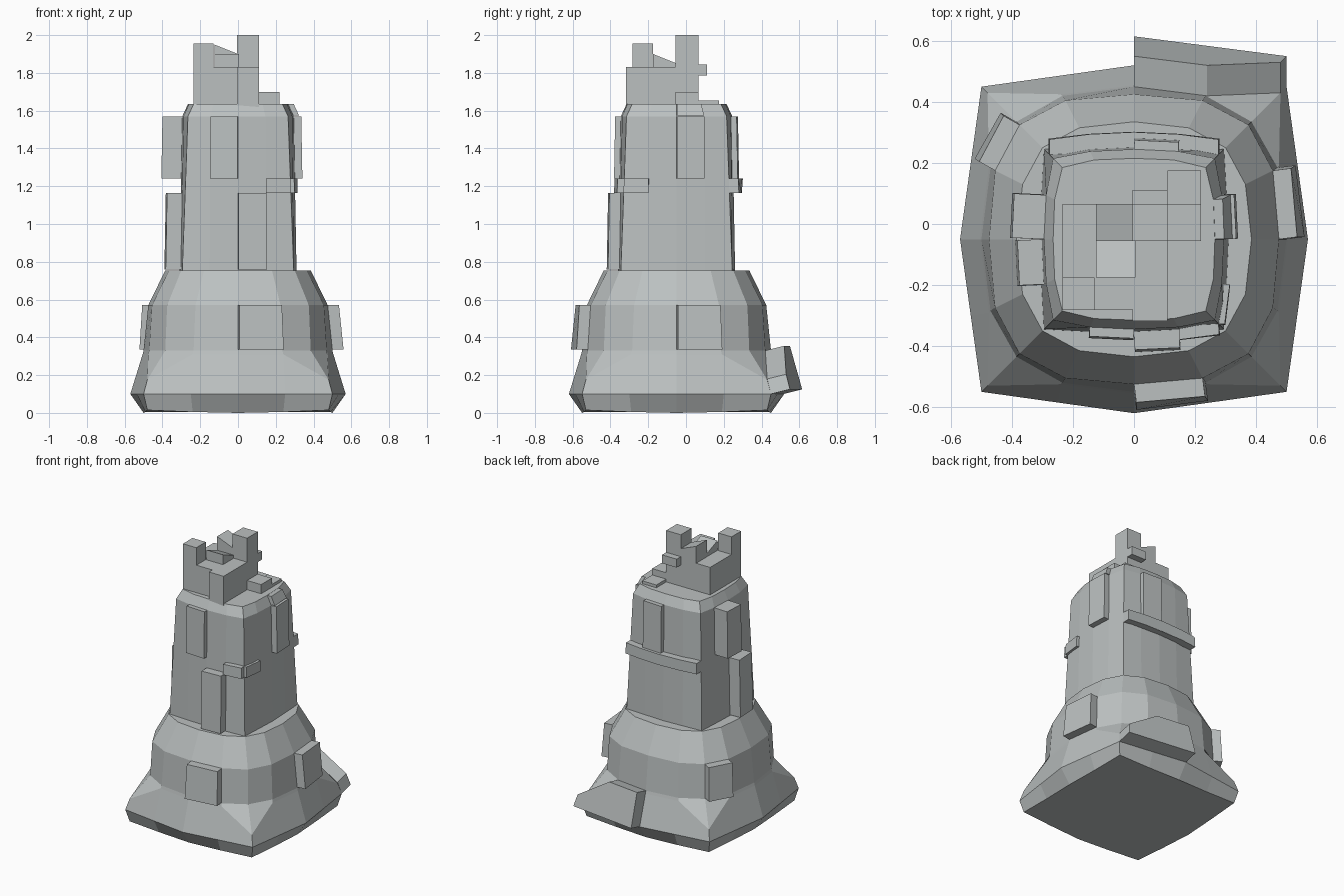
import bpy, bmesh, math
from mathutils import Vector

if "Cube" in bpy.data.objects:
    bpy.data.objects.remove(bpy.data.objects["Cube"])

CY = -0.05  # tower axis in y (the rear slab shifts the bounding box)

stone = bpy.data.materials.new("pale grey stone")
stone.diffuse_color = (0.50, 0.53, 0.53, 1)
stone.use_nodes = True
stone.node_tree.nodes["Principled BSDF"].inputs["Base Color"].default_value = stone.diffuse_color


def make(name, verts, faces):
    bm = bmesh.new()
    vs = [bm.verts.new(v) for v in verts]
    for f in faces:
        bm.faces.new([vs[i] for i in f])
    bmesh.ops.recalc_face_normals(bm, faces=bm.faces)
    me = bpy.data.meshes.new(name)
    bm.to_mesh(me)
    bm.free()
    me.materials.append(stone)
    ob = bpy.data.objects.new(name, me)
    bpy.context.collection.objects.link(ob)
    return ob


def ring(mid, q, corner, z):
    """16-point rounded square; z is one height or (mid, quarter, corner)."""
    zm, zq, zc = z if isinstance(z, tuple) else (z, z, z)
    quad = [(mid, 0, zm), (q[0], q[1], zq), (corner, corner, zc), (q[1], q[0], zq)]
    pts = []
    for k in range(4):
        c, s = [(1, 0), (0, 1), (-1, 0), (0, -1)][k]
        pts += [Vector((x * c - y * s, x * s + y * c + CY, zz)) for x, y, zz in quad]
    return pts


def loft(name, rings):
    n = len(rings[0])
    faces = [(r * n + i, r * n + (i + 1) % n, (r + 1) * n + (i + 1) % n, (r + 1) * n + i)
             for r in range(len(rings) - 1) for i in range(n)]
    faces += [tuple(range(n)), tuple(range((len(rings) - 1) * n, len(rings) * n))]
    return make(name, [p for r in rings for p in r], faces)


def prism(name, poly, off):
    """Solid between a polygon and its copy moved by off."""
    n = len(poly)
    verts = [Vector(p) for p in poly] + [Vector(p) + Vector(off) for p in poly]
    faces = [tuple(range(n)), tuple(range(n, 2 * n))]
    faces += [(i, (i + 1) % n, n + (i + 1) % n, n + i) for i in range(n)]
    return make(name, verts, faces)


def plate(name, lo, hi, seg, t, z0, z1, count=1):
    """Raised stone covering wall segments between two rings, heights z0..z1."""
    def at(i, z):
        a, b = lo[i % 16], hi[i % 16]
        return a.lerp(b, (z - a.z) / (b.z - a.z))
    d = lo[(seg + count) % 16] - lo[seg]
    nrm = Vector((d.y, -d.x, 0)).normalized()
    ids = range(seg, seg + count + 1)
    poly = [at(i, z0) for i in ids] + [at(i, z1) for i in reversed(ids)]
    poly = [p - nrm * 0.01 for p in poly]
    return prism(name, poly, nrm * (t + 0.01))


def block(name, x0, x1, y0, y1, z0, z1):
    return prism(name, [(x0, y0, z0), (x1, y0, z0), (x1, y1, z0), (x0, y1, z0)], (0, 0, z1 - z0))


# Flared square foot blending into the rounded drum
foot_edge = ring(0.57, (0.535, 0.25), 0.50, 0.10)
drum_lo = ring(0.50, (0.47, 0.235), 0.385, 0.33)
drum_hi = ring(0.475, (0.455, 0.225), 0.375, 0.57)
drum_top = ring(0.385, (0.365, 0.18), 0.30, 0.755)
loft("foot", [ring(0.50, (0.49, 0.24), 0.48, (0.0, 0.005, 0.015)), foot_edge,
              ring(0.505, (0.475, 0.24), 0.48, (0.31, 0.31, 0.175)), drum_lo])
loft("drum", [drum_lo, drum_hi, drum_top])

# Squared shaft with a bevelled rim
shaft_lo = ring(0.31, (0.303, 0.15), 0.295, 0.75)
shaft_hi = ring(0.295, (0.288, 0.145), 0.265, 1.57)
rim = ring(0.265, (0.26, 0.13), 0.235, 1.635)
loft("shaft", [shaft_lo, shaft_hi, rim])

# Thick rear slab on the foot
prism("rear_foot_slab", [(0, 0.515, 0.10), (0.5, 0.45, 0.10), (0.48, 0.43, 0.18),
                         (0.24, 0.42, 0.33), (0, 0.45, 0.33)], (0, 0.10, 0.025))

# Raised stones on the drum
for name, seg in (("drum_stone_right", 0), ("drum_stone_back_left", 6), ("drum_stone_front", 12)):
    plate(name, drum_lo, drum_hi, seg, 0.06, 0.335, 0.57)

# Raised stones on the shaft: segment, thickness, bottom, top, segment count
for name, seg, t, z0, z1, n in (
        ("upper_stone_right", 0, 0.04, 1.24, 1.57, 1),
        ("upper_stone_back", 3, 0.03, 1.24, 1.57, 1),
        ("upper_stone_left", 7, 0.105, 1.24, 1.57, 1),
        ("upper_stone_front", 11, 0.03, 1.24, 1.57, 1),
        ("lower_stone_left", 8, 0.08, 0.76, 1.165, 1),
        ("lower_stone_front", 12, 0.06, 0.76, 1.165, 1),
        ("band_back", 2, 0.05, 1.165, 1.24, 4),
        ("band_stone_front", 13, 0.035, 1.165, 1.24, 1),
        ("band_stone_right", 14, 0.02, 1.165, 1.24, 1)):
    plate(name, shaft_lo, shaft_hi, seg, t, z0, z1, n)
plate("rim_stone_right", shaft_hi, rim, 0, 0.03, 1.575, 1.634)

# Ruined turret on the roof
block("turret_core", -0.235, 0.11, -0.28, 0.065, 1.62, 1.83)
block("turret_front_block", -0.005, 0.11, -0.318, -0.17, 1.62, 1.83)
block("front_merlon", -0.235, -0.13, -0.282, -0.175, 1.82, 1.955)
block("tall_merlon", -0.005, 0.11, -0.055, 0.065, 1.82, 2.0)
block("rear_stub", -0.005, 0.11, 0.06, 0.112, 1.785, 1.845)
block("roof_step", 0.105, 0.22, -0.055, 0.065, 1.62, 1.70)
block("roof_plate", 0.11, 0.22, 0.06, 0.175, 1.62, 1.655)
prism("sloped_bridge", [(-0.125, -0.055, 1.83), (0, -0.055, 1.83), (0, -0.055, 1.90),
                        (-0.125, -0.055, 1.95)], (0, 0.12, 0))
prism("sloped_wedge", [(-0.125, -0.175, 1.83), (-0.125, -0.05, 1.83), (-0.125, -0.05, 1.85),
                       (-0.125, -0.175, 1.90)], (0.13, 0, 0))
